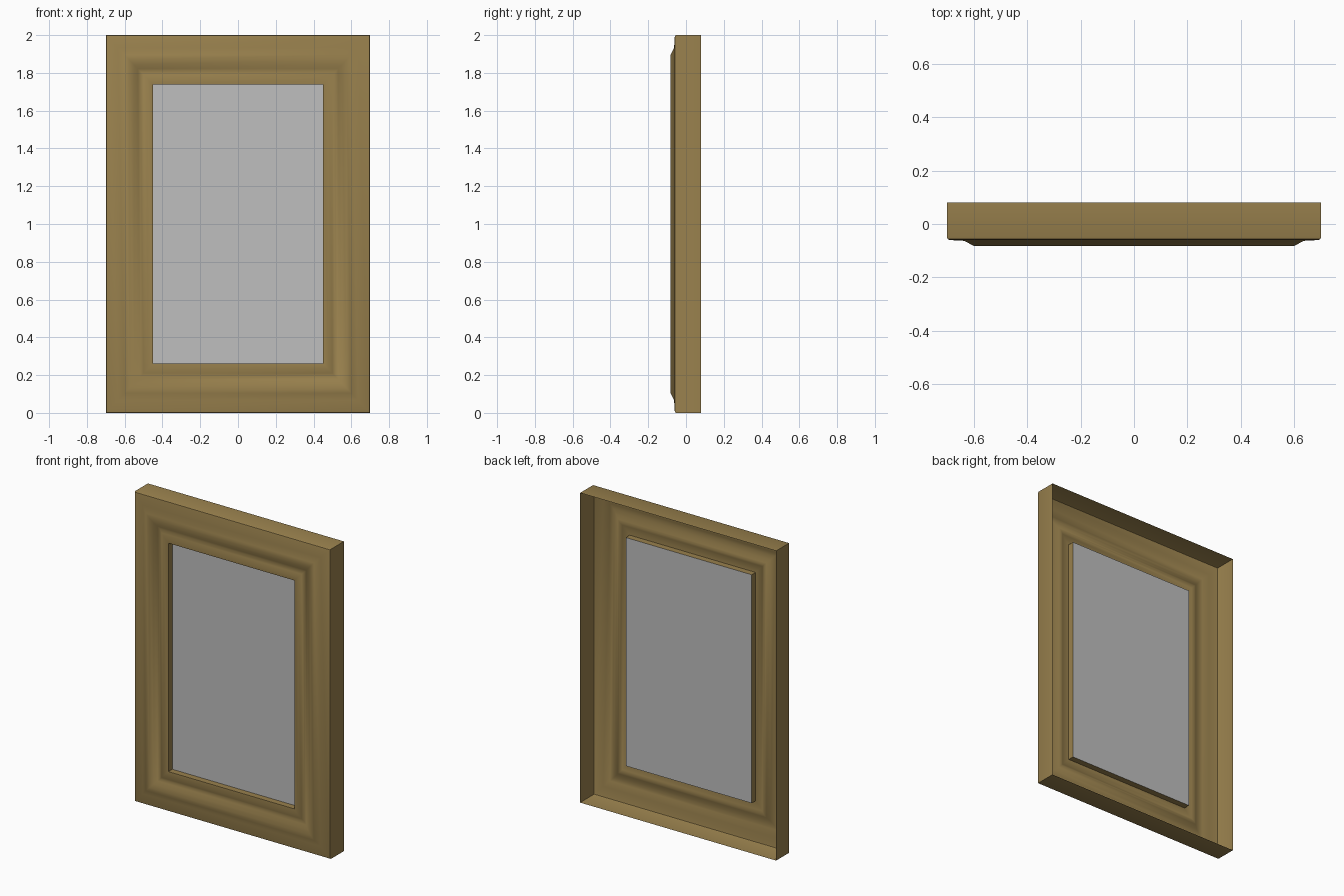
import bpy, bmesh

if "Cube" in bpy.data.objects:
    bpy.data.objects.remove(bpy.data.objects["Cube"])

def material(name, rgb):
    m = bpy.data.materials.new(name)
    m.diffuse_color = (*rgb, 1)
    m.use_nodes = True
    m.node_tree.nodes["Principled BSDF"].inputs["Base Color"].default_value = m.diffuse_color
    return m

gold = material("antique gold", (0.32, 0.22, 0.075))
glass = material("mirror grey", (0.52, 0.52, 0.52))

# Moulding section: (distance inward from the outer edge, depth y), open at the back
PROFILE = [(0, 0.08), (0, -0.05), (0.003, -0.057), (0.01, -0.06), (0.065, -0.063),
           (0.10, -0.082), (0.125, -0.082), (0.15, -0.074), (0.17, -0.062),
           (0.183, -0.058), (0.20, -0.065), (0.22, -0.071), (0.25, -0.068),
           (0.25, -0.028)]
CORNERS = [(-1, -1), (1, -1), (1, 1), (-1, 1)]

def ring(bm, d, y):
    # rectangle inset by d; rails are slightly wider than stiles
    return [bm.verts.new((sx * (0.70 - d), y, 1 + sz * (1 - d * 1.05)))
            for sx, sz in CORNERS]

def finish(bm, name, mat):
    me = bpy.data.meshes.new(name)
    bm.to_mesh(me)
    bm.free()
    me.materials.append(mat)
    ob = bpy.data.objects.new(name, me)
    bpy.context.collection.objects.link(ob)
    return ob

# Mitred frame moulding
bm = bmesh.new()
rings = [ring(bm, d, y) for d, y in PROFILE]
for a, b in zip(rings, rings[1:]):
    for i in range(4):
        j = (i + 1) % 4
        bm.faces.new((a[i], a[j], b[j], b[i]))
frame = finish(bm, "frame_moulding", gold)
bpy.context.view_layer.objects.active = frame
frame.select_set(True)
bpy.ops.object.shade_smooth_by_angle(angle=0.7)

# Mirror pane closing the back of the inner lip
bm = bmesh.new()
bm.faces.new(ring(bm, 0.25, -0.028))
finish(bm, "mirror_pane", glass)
